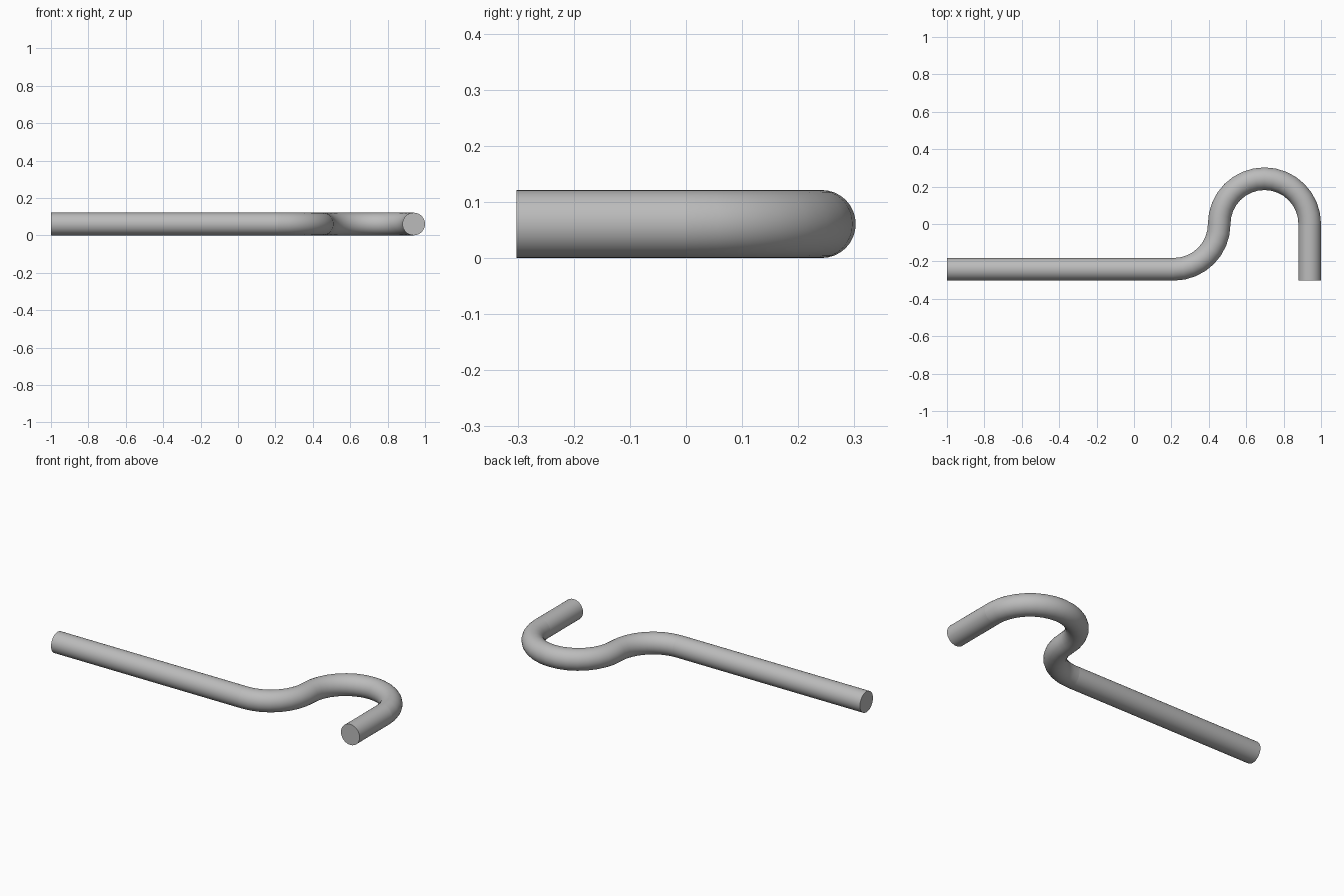
import bpy, bmesh
from math import sin, cos, pi, radians
from mathutils import Vector

cube = bpy.data.objects.get("Cube")
if cube:
    bpy.data.objects.remove(cube, do_unlink=True)

TUBE = 0.0605          # rod radius
BEND = 0.242           # bend radius along the centre line
SIDES = 32
HOOK_X = 1 - TUBE - BEND
LOW_X = HOOK_X - 2 * BEND

steel = bpy.data.materials.new("grey steel")
steel.use_nodes = True
grey = (0.5, 0.5, 0.5, 1)
steel.diffuse_color = grey
steel.node_tree.nodes["Principled BSDF"].inputs["Base Color"].default_value = grey


def sweep(name, path):
    """Tube through (point, horizontal normal) pairs, capped at both ends."""
    bm = bmesh.new()
    rings = []
    for point, normal in path:
        ring = []
        for i in range(SIDES):
            a = 2 * pi * i / SIDES
            ring.append(bm.verts.new(point + TUBE * (cos(a) * normal + sin(a) * Vector((0, 0, 1)))))
        rings.append(ring)
    for r, s in zip(rings, rings[1:]):
        for i in range(SIDES):
            j = (i + 1) % SIDES
            bm.faces.new((r[i], r[j], s[j], s[i]))
    bm.faces.new(rings[0])
    bm.faces.new(rings[-1])
    bmesh.ops.recalc_face_normals(bm, faces=bm.faces)
    mesh = bpy.data.meshes.new(name)
    bm.to_mesh(mesh)
    bm.free()
    mesh.materials.append(steel)
    obj = bpy.data.objects.new(name, mesh)
    bpy.context.collection.objects.link(obj)
    bpy.ops.object.select_all(action="DESELECT")
    obj.select_set(True)
    bpy.context.view_layer.objects.active = obj
    bpy.ops.object.shade_smooth_by_angle(angle=radians(40))


def arc(centre_x, start, end, steps):
    path = []
    for k in range(steps + 1):
        a = radians(start + (end - start) * k / steps)
        normal = Vector((cos(a), sin(a), 0))
        path.append((Vector((centre_x, 0, TUBE)) + BEND * normal, normal))
    return path


def straight(start, end, normal):
    return [(Vector((*p, TUBE)), Vector(normal)) for p in (start, end)]


# Long shank, lower quarter bend, half-round hook and short tip
sweep("shank", straight((-1, -BEND), (LOW_X, -BEND), (0, 1, 0)))
sweep("lower_bend", arc(LOW_X, -90, 0, 8))
sweep("hook_bend", arc(HOOK_X, 180, 0, 16))
sweep("hook_tip", straight((1 - TUBE, 0), (1 - TUBE, -BEND - TUBE), (1, 0, 0)))
